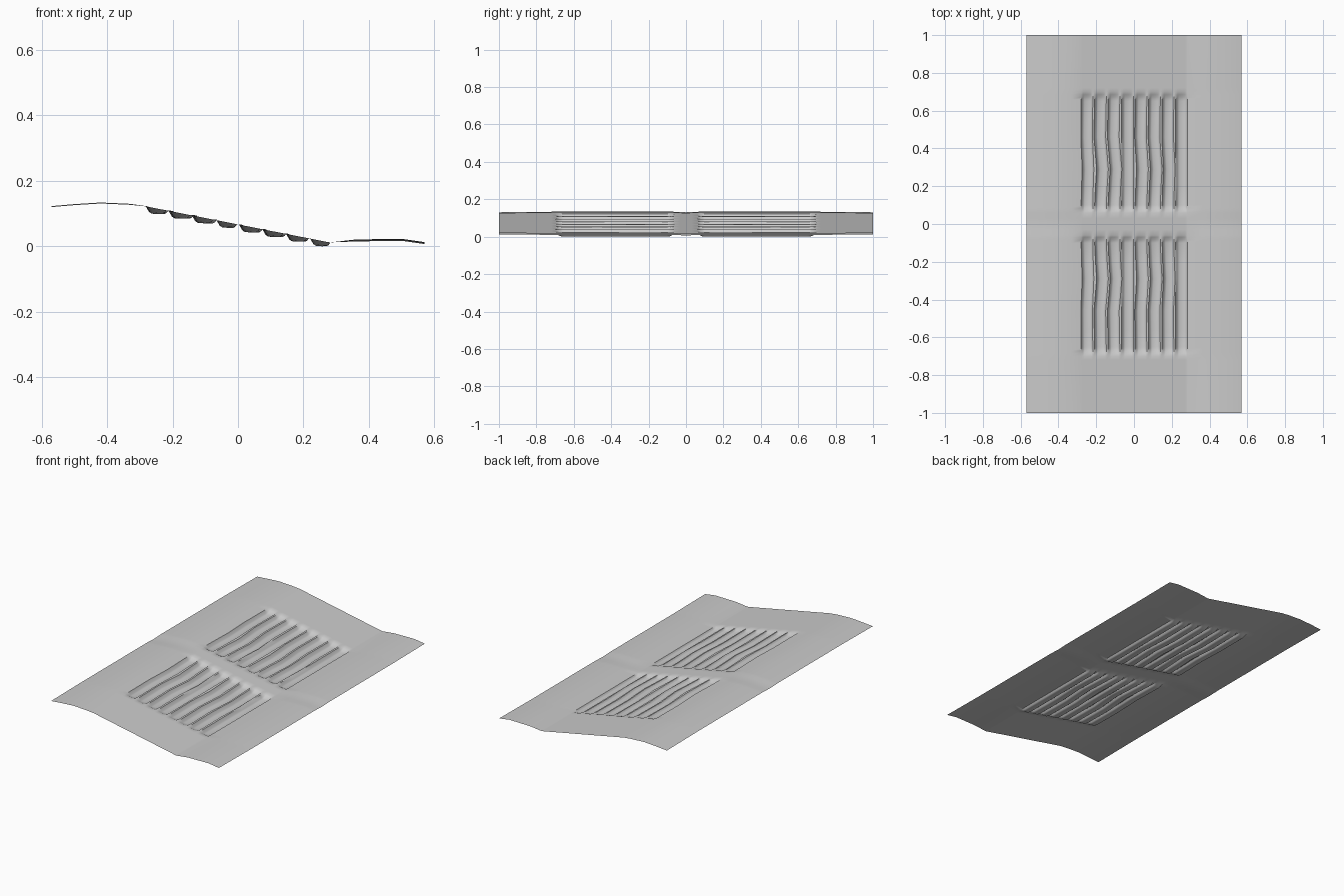
import bpy, bmesh, math

cube = bpy.data.objects.get("Cube")
if cube:
    bpy.data.objects.remove(cube, do_unlink=True)


def lerp_path(points, t):
    """Height along a broken line of (position, value) points."""
    if t <= points[0][0]:
        return points[0][1]
    for (a, va), (b, vb) in zip(points, points[1:]):
        if t <= b:
            return va + (vb - va) * (t - a) / (b - a)
    return points[-1][1]


# Hillside section: upper shelf, straight slope, lower shelf
HILL = [(-0.57, 0.125), (-0.50, 0.131), (-0.42, 0.136), (-0.33, 0.132), (-0.28, 0.124),
        (0.28, 0.014), (0.36, 0.020), (0.50, 0.022), (0.57, 0.012)]
# Terrace section: steep bank, almost level bed, small lip, strip of slope
BED = [(0, 0), (0.010, -0.015), (0.018, -0.0185), (0.035, -0.0165),
       (0.050, -0.0135), (0.056, -0.009), (0.062, 0)]
# Fade of the terraces at both ends, and wander of the banks, along each field
FADE = [(0.06, 0), (0.07, 0.3), (0.085, 0.8), (0.10, 1),
        (0.65, 1), (0.67, 0.8), (0.685, 0.35), (0.70, 0)]
WANDER = [(0.10, 0), (0.20, 0.004), (0.29, 0.009), (0.38, 0.003), (0.46, -0.003), (0.66, 0)]
STRENGTH = [0.6, 1.2, 1.2, 0.1, 0.9, 1, 0.7, 0]
COUNT, PITCH, START = 8, 0.0715, -0.28

# Columns across the sheet: (x, depth, wander strength)
columns = [(x, 0, 0) for x, _ in HILL if x < START - 0.01]
for i in range(COUNT):
    columns += [(START + i * PITCH + dx, dz, STRENGTH[i]) for dx, dz in BED]
columns += [(x, 0, 0) for x, _ in HILL if x > -START + 0.01]

# Rows along the sheet, the same on both sides of the middle path
half = sorted({p[0] for p in FADE + WANDER} | {0.03, 0.56, 0.72, 0.80, 0.90, 1.0})
rows = [-y for y in reversed(half)] + [0] + half

bm = bmesh.new()
grid = []
for y in rows:
    d = abs(y)
    fade, wander = lerp_path(FADE, d), lerp_path(WANDER, d)
    line = []
    for x, depth, strength in columns:
        z = lerp_path(HILL, x) + depth * fade
        # Shallow dip of the path and softened ends on the shelves
        if abs(x) > 0.3:
            z -= 0.003 * max(0, 1 - d / 0.07)
            if d > 0.7:
                z += math.copysign(0.003, x) * (d - 0.7) / 0.3
        line.append(bm.verts.new((x + wander * strength, y, z)))
    grid.append(line)
for r0, r1 in zip(grid, grid[1:]):
    for i in range(len(r0) - 1):
        bm.faces.new((r0[i], r0[i + 1], r1[i + 1], r1[i]))

# Rest the lowest bed on the ground
low = min(v.co.z for v in bm.verts)
bmesh.ops.translate(bm, vec=(0, 0, -low), verts=bm.verts)

mesh = bpy.data.meshes.new("terraced_hillside")
bm.to_mesh(mesh)
bm.free()
ground = bpy.data.objects.new("terraced_hillside", mesh)
bpy.context.collection.objects.link(ground)

# Plain light grey
grey = bpy.data.materials.new("light_grey")
grey.use_nodes = True
colour = (0.6, 0.6, 0.6, 1)
grey.diffuse_color = colour
grey.node_tree.nodes["Principled BSDF"].inputs["Base Color"].default_value = colour
mesh.materials.append(grey)

bpy.ops.object.select_all(action='DESELECT')
ground.select_set(True)
bpy.context.view_layer.objects.active = ground
bpy.ops.object.shade_smooth_by_angle(angle=math.radians(40))
